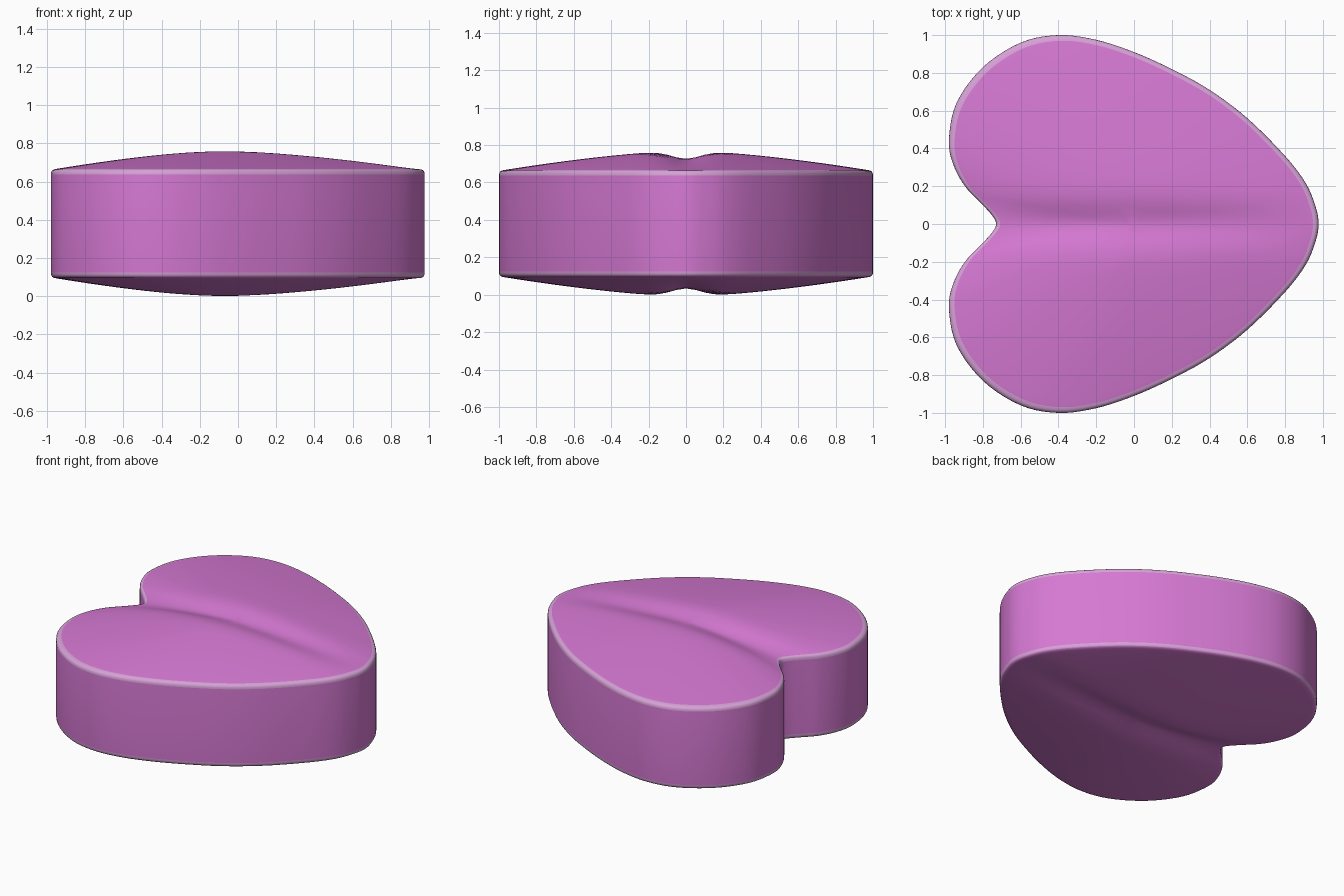
import bpy, bmesh, math

if "Cube" in bpy.data.objects:
    bpy.data.objects.remove(bpy.data.objects["Cube"])

MID = 0.38  # half height; the lower half mirrors the upper


def material(name, rgb):
    m = bpy.data.materials.new(name)
    m.diffuse_color = (*rgb, 1)
    m.use_nodes = True
    m.node_tree.nodes["Principled BSDF"].inputs["Base Color"].default_value = m.diffuse_color
    return m


# Half outline from the notch, around one lobe, to the tip
half = [(-.73, 0), (-.755, .05), (-.82, .12), (-.895, .2), (-.955, .31), (-.98, .44),
        (-.94, .64), (-.80, .83), (-.60, .96), (-.40, 1.0), (-.20, .975), (0, .91),
        (.2, .82), (.4, .71), (.6, .56), (.8, .36), (.91, .215), (.962, .09), (.977, 0)]


def smooth(pts, n=5):
    """Catmull-Rom curve through the half outline, reflected at both ends."""
    ext = [(pts[1][0], -pts[1][1])] + pts + [(pts[-2][0], -pts[-2][1])]
    out = []
    for i in range(1, len(ext) - 2):
        a, b, c, d = ext[i - 1:i + 3]
        for k in range(n):
            t = k / n
            out.append(tuple(.5 * (2 * q + (r - p) * t + (2 * p - 5 * q + 4 * r - s) * t * t
                                   + (3 * q - p - 3 * r + s) * t ** 3)
                             for p, q, r, s in zip(a, b, c, d)))
    return out + [pts[-1]]


upper = smooth(half)
outline = upper + [(x, -y) for x, y in upper[-2:0:-1]]
N = len(outline)


def dome(s, y):
    """Pillow height above the rim, with a crease along the middle."""
    return .662 + .108 * (1 - s ** 1.5) * (1 - .4 * math.exp(-(y / .11) ** 2))


# Rings from the top centre outwards to the side: (scale, fixed height or None)
rings = [(i / 20, None) for i in range(1, 19)] + [(.94, None), (.97, None)]
rings += [(.984, .664), (.994, .658), (.999, .648), (1, .636)]

bm = bmesh.new()
loops = []
for s, z in rings:
    loops.append([bm.verts.new((x * s, y * s, dome(s, y * s) if z is None else z))
                  for x, y in outline])
for s, z in reversed(rings):
    loops.append([bm.verts.new((x * s, y * s, 2 * MID - (dome(s, y * s) if z is None else z)))
                  for x, y in outline])
last = len(rings) - 1
for j, (a, b) in enumerate(zip(loops, loops[1:])):
    d = abs(j - last)
    for i in range(N):
        k = (i + 1) % N
        f = bm.faces.new((a[i], a[k], b[k], b[i]))
        # pale worn edge around both rims
        f.material_index = 1 if (j < last and 1 <= d <= 4) or (j > last and d <= 2) else 0
for loop, z in ((loops[0], dome(0, 0)), (loops[-1], 2 * MID - dome(0, 0))):
    c = bm.verts.new((0, 0, z))
    for i in range(N):
        bm.faces.new((loop[i], loop[(i + 1) % N], c))
bmesh.ops.recalc_face_normals(bm, faces=bm.faces)

mesh = bpy.data.meshes.new("heart_candy")
bm.to_mesh(mesh)
bm.free()
mesh.materials.append(material("orchid pink", (.67, .19, .65)))
mesh.materials.append(material("pale pink edge", (.68, .36, .68)))
obj = bpy.data.objects.new("heart_candy", mesh)
bpy.context.collection.objects.link(obj)
for p in mesh.polygons:
    p.use_smooth = True
